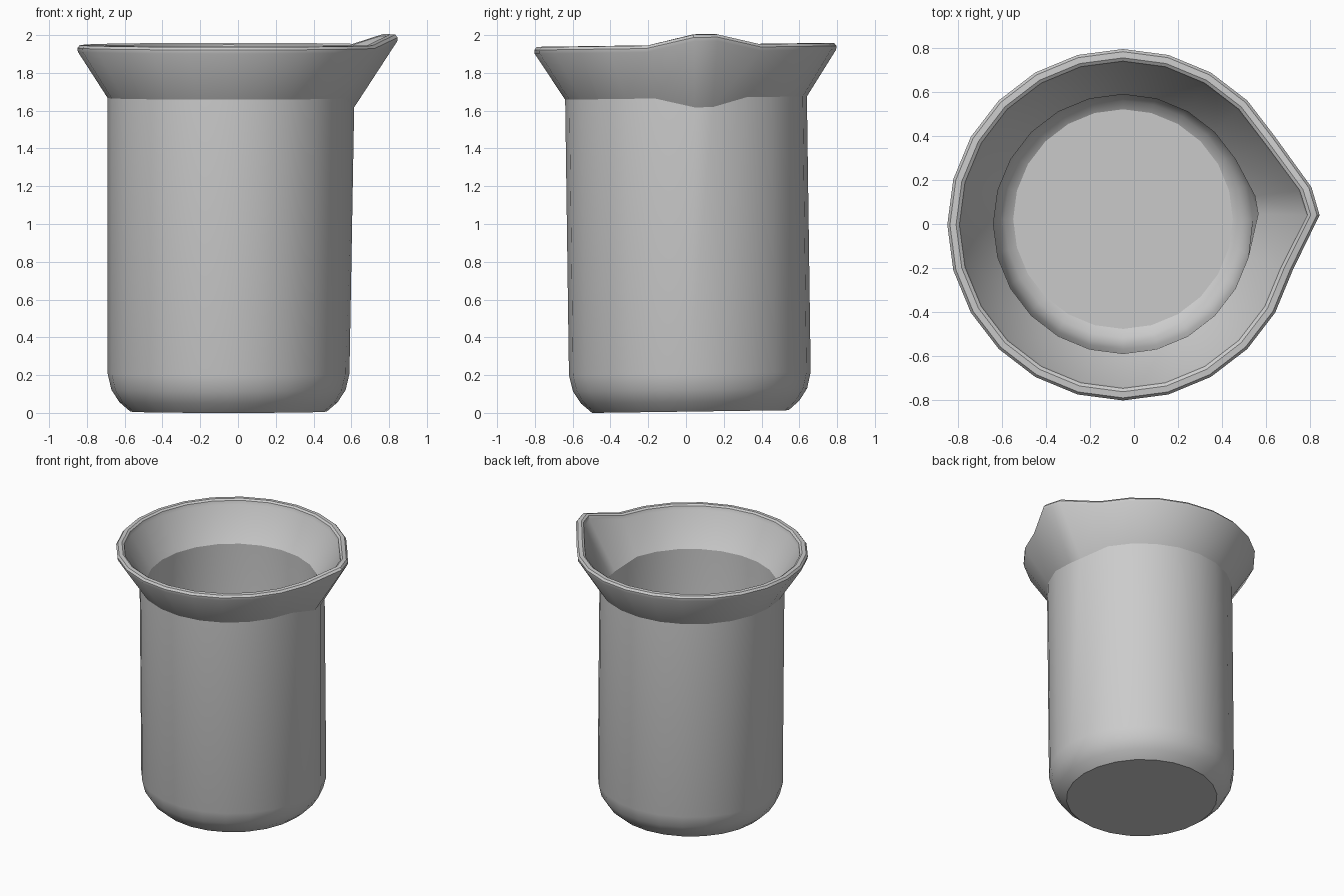
import bpy, bmesh, math

if "Cube" in bpy.data.objects:
    bpy.data.objects.remove(bpy.data.objects["Cube"])

SIDES = 24
# Lathe profile, outside bottom -> rim -> inside floor: radius, height, spout kind
PROFILE = [
    (0.52, 0.00, None), (0.578, 0.05, None), (0.62, 0.115, None), (0.64, 0.20, None),
    (0.64, 1.66, "neck"),
    (0.798, 1.905, "rim"), (0.80, 1.925, "rim"), (0.788, 1.94, "rim"),
    (0.76, 1.942, "rim"), (0.745, 1.932, "rim"), (0.738, 1.905, "rim"),
    (0.59, 1.675, "neck"),
    (0.59, 0.21, None), (0.572, 0.13, None), (0.54, 0.075, None), (0.50, 0.05, None),
]
# Spout pull (dx, dy, dz) for the ring vertices at 0 and 15 degrees
SPOUT = {
    "rim": {0: (0.095, 0.045, 0.055), 1: (0.085, -0.035, 0.055)},
    "neck": {0: (0.025, 0.045, -0.05), 1: (0.03, -0.025, -0.05)},
}

bm = bmesh.new()
rings = []
for r, z, kind in PROFILE:
    ring = []
    for i in range(SIDES):
        a = math.tau * i / SIDES
        dx, dy, dz = SPOUT.get(kind, {}).get(i, (0, 0, 0))
        ring.append(bm.verts.new((r * math.cos(a) + dx, r * math.sin(a) + dy, z + dz)))
    rings.append(ring)

# Walls
for lo, hi in zip(rings, rings[1:]):
    for i in range(SIDES):
        j = (i + 1) % SIDES
        bm.faces.new((lo[i], lo[j], hi[j], hi[i]))
# Underside and inside floor
bm.faces.new(rings[0][::-1])
bm.faces.new(rings[-1])
bmesh.ops.recalc_face_normals(bm, faces=bm.faces[:])

mesh = bpy.data.meshes.new("beaker")
bm.to_mesh(mesh)
bm.free()
beaker = bpy.data.objects.new("beaker", mesh)
bpy.context.collection.objects.link(beaker)

# Slight lean towards the front
beaker.location = (-0.05, 0.023, 0.007)
beaker.rotation_euler = (0.0137, 0, 0)

bpy.context.view_layer.objects.active = beaker
beaker.select_set(True)
bpy.ops.object.shade_smooth_by_angle(angle=math.radians(30))
